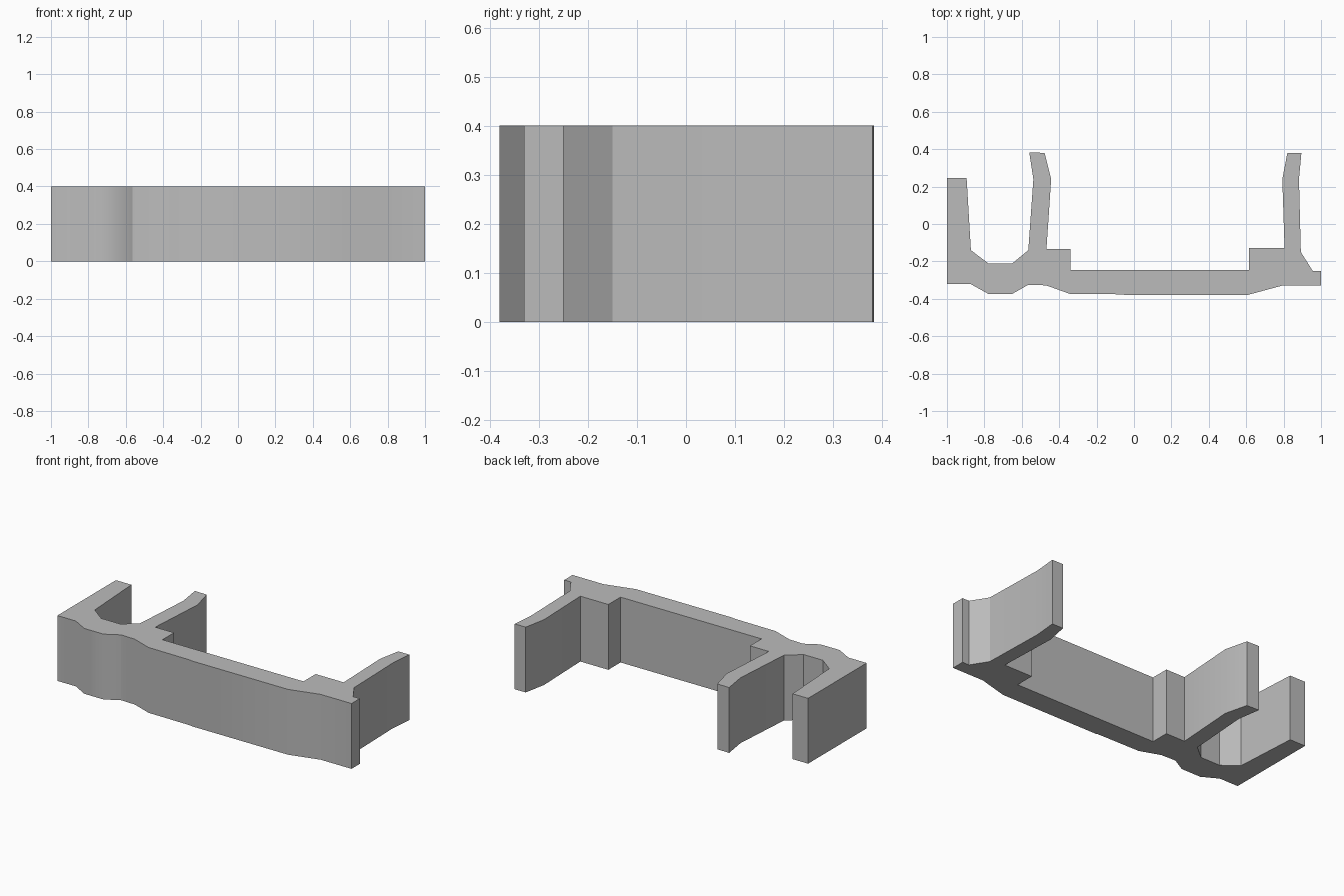
import bpy
import bmesh
import math

cube = bpy.data.objects.get("Cube")
if cube:
    bpy.data.objects.remove(cube, do_unlink=True)

HEIGHT = 0.4


def make_material(name, colour):
    mat = bpy.data.materials.new(name)
    mat.use_nodes = True
    mat.diffuse_color = colour
    mat.node_tree.nodes["Principled BSDF"].inputs["Base Color"].default_value = colour
    return mat


def extrude_profile(name, outline, height, material):
    """Extrude a closed plan outline upward from the ground."""
    bm = bmesh.new()
    base = bm.faces.new([bm.verts.new((x, y, 0)) for x, y in outline])
    result = bmesh.ops.extrude_face_region(bm, geom=[base], use_keep_orig=True)
    top = [g for g in result["geom"] if isinstance(g, bmesh.types.BMVert)]
    bmesh.ops.translate(bm, verts=top, vec=(0, 0, height))
    bmesh.ops.recalc_face_normals(bm, faces=bm.faces)
    mesh = bpy.data.meshes.new(name)
    bm.to_mesh(mesh)
    bm.free()
    obj = bpy.data.objects.new(name, mesh)
    bpy.context.collection.objects.link(obj)
    mesh.materials.append(material)
    bpy.ops.object.select_all(action="DESELECT")
    obj.select_set(True)
    bpy.context.view_layer.objects.active = obj
    bpy.ops.object.shade_smooth_by_angle(angle=math.radians(30))
    return obj


# Wavy outer face, from the right end to the left end
front_edge = [
    (-1, -.32), (-.875, -.32), (-.78, -.373), (-.65, -.373), (-.565, -.325),
    (-.47, -.328), (-.345, -.373), (-.06, -.376), (-.05, -.38), (.605, -.38),
    (.79, -.33), (1, -.33),
]
# End lip and the bent left prong
left_prong = [
    (1, -.25), (.955, -.25), (.892, -.15), (.882, .24), (.895, .38),
    (.82, .38), (.793, .24), (.805, -.127),
]
# Recess between the two shoulder blocks
recess = [(.615, -.127), (.615, -.245), (-.34, -.245), (-.34, -.133)]
# Bent middle prong
middle_prong = [
    (-.468, -.133), (-.443, .24), (-.478, .38), (-.56, .383), (-.538, .24),
    (-.565, -.14),
]
# Rounded channel and the straight right prong
right_prong = [
    (-.65, -.21), (-.78, -.21), (-.872, -.14), (-.895, .247), (-1, .247),
]

grey = make_material("plain grey", (0.5, 0.5, 0.5, 1))
extrude_profile("clip_bracket",
                front_edge + left_prong + recess + middle_prong + right_prong,
                HEIGHT, grey)
